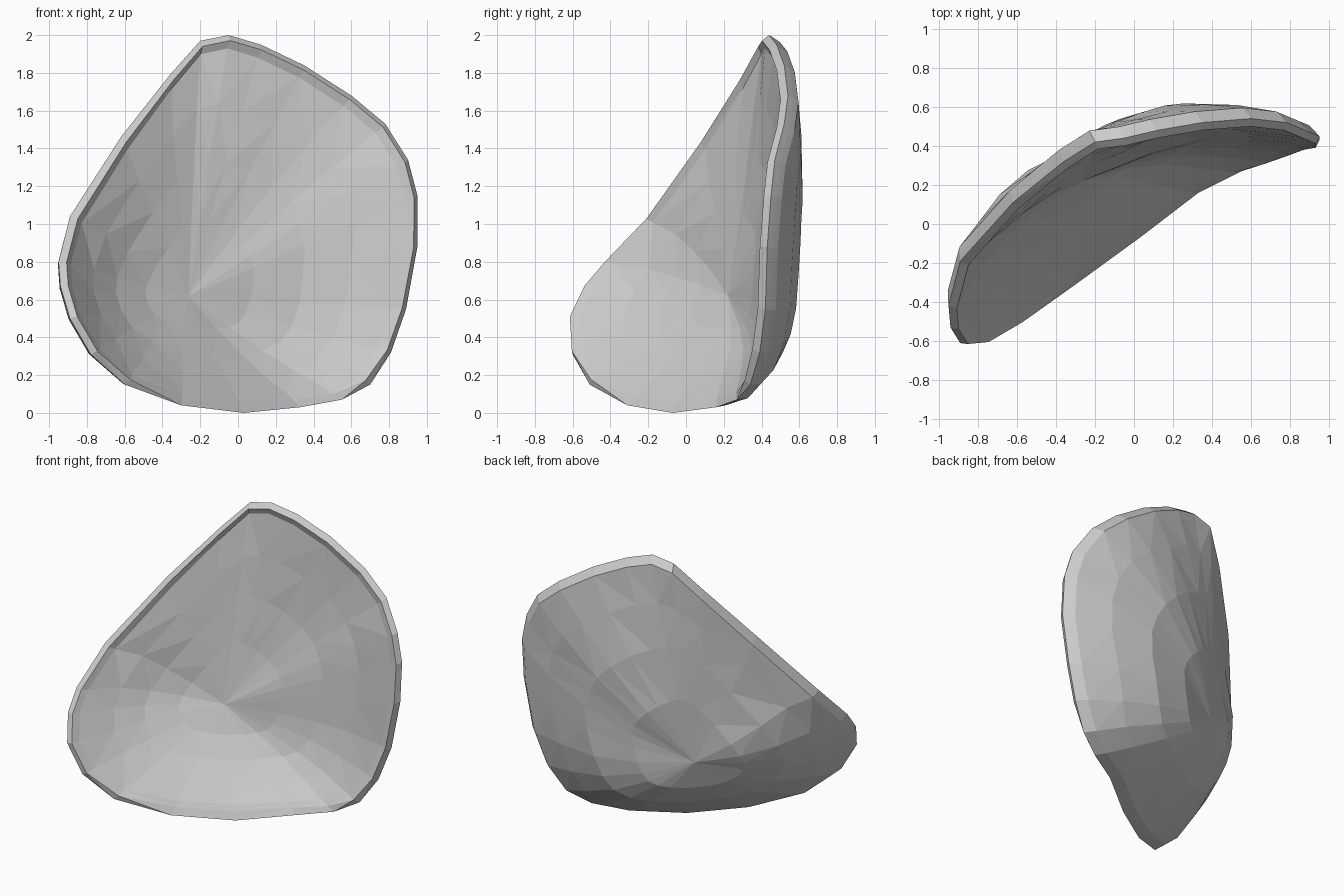
import bpy, bmesh, random
from mathutils import Vector

if "Cube" in bpy.data.objects:
    bpy.data.objects.remove(bpy.data.objects["Cube"])

random.seed(4)

# Outer rim of the shell, clockwise from the top
RIM = [Vector(p) for p in (
    (-.05, .44, 2.0), (.12, .48, 1.95), (.35, .52, 1.84), (.60, .54, 1.68),
    (.78, .52, 1.53), (.90, .47, 1.34), (.95, .45, 1.15), (.95, .43, .88),
    (.89, .42, .55), (.81, .39, .32), (.70, .34, .15), (.55, .27, .07),
    (.33, .16, .03), (.03, -.07, 0), (-.30, -.31, .04), (-.60, -.51, .15),
    (-.78, -.60, .31), (-.89, -.61, .50), (-.94, -.53, .67), (-.95, -.42, .80),
    (-.89, -.19, 1.04), (-.62, .11, 1.46), (-.36, .32, 1.79), (-.20, .42, 1.97))]
CENTRE = Vector((-.14, -.05, .66))            # middle of the rim's opening
AXIS = Vector((-.40, .90, -.13)).normalized()  # direction in which the bowl bulges
N = len(RIM)


def offset_rim(inset, push, low_inset=0, low_push=0):
    """Rim moved inwards and along the bulge axis, with extra near the ground."""
    ring = []
    for p in RIM:
        w = max(0, min(1, (.18 - p.z) / .12))
        ring.append(p + (CENTRE - p).normalized() * (inset + low_inset * w)
                    + AXIS * (push + low_push * w))
    return ring


def power(p, low):
    """Full bulge sideways, flatter to the upper left and (by low) downwards."""
    d = Vector((p.x - CENTRE.x, p.z - CENTRE.z)).normalized()
    k = max(0, d.dot(Vector((-.35, .937))))
    return 3 - 2 * k ** 1.35 - low * max(0, -d.y)


def bowl_ring(rim, s, depth, low):
    """Ring at fraction s of the way out from the middle of a bowl."""
    ring = []
    for p in rim:
        t = s * random.uniform(.97, 1.03)
        ring.append(CENTRE.lerp(p, t) + AXIS * depth * (1 - t ** power(p, low)))
    return ring


bm = bmesh.new()


def add_ring(points):
    return [bm.verts.new(p) for p in points]


def bridge(a, b):
    for i in range(N):
        j = (i + 1) % N
        bm.faces.new((a[i], a[j], b[j], b[i]))


def cap(ring, depth):
    tip = bm.verts.new(CENTRE + AXIS * depth)
    for i in range(N):
        bm.faces.new((ring[i], ring[(i + 1) % N], tip))


# Hollow front, rolled lip and bulging back, as one closed skin
FRONT, BACK = .30, .485
lip = offset_rim(.035, -.028, .02, .045)
inner = offset_rim(.075, .005, .02, .03)
back = offset_rim(.03, .075)
front_rings = [add_ring(bowl_ring(inner, s, FRONT, 1.5)) for s in (.35, .58, .8)]
edge_rings = [add_ring(r) for r in (inner, lip, RIM, offset_rim(.015, .04), back)]
back_rings = [add_ring(bowl_ring(back, s, BACK, 1.0)) for s in (.85, .62, .36)]
rings = front_rings + edge_rings + back_rings
for a, b in zip(rings, rings[1:]):
    bridge(a, b)
cap(rings[0], FRONT)
cap(rings[-1], BACK - .02)

# Even out the two bowls, keeping the lip crisp
soft = [v for r in front_rings + back_rings for v in r]
for _ in range(2):
    bmesh.ops.smooth_vert(bm, verts=soft, factor=.4,
                          use_axis_x=True, use_axis_y=True, use_axis_z=True)

# Facets and outward normals
bmesh.ops.triangulate(bm, faces=bm.faces[:], quad_method='SHORT_EDGE')
bmesh.ops.recalc_face_normals(bm, faces=bm.faces[:])

# Stand on the ground
low = min(v.co.z for v in bm.verts)
bmesh.ops.translate(bm, verts=bm.verts[:], vec=(0, 0, -low))

mesh = bpy.data.meshes.new("shell")
bm.to_mesh(mesh)
bm.free()
shell = bpy.data.objects.new("shell", mesh)
bpy.context.collection.objects.link(shell)

grey = bpy.data.materials.new("light_grey")
grey.diffuse_color = (.6, .6, .6, 1)
grey.use_nodes = True
grey.node_tree.nodes["Principled BSDF"].inputs["Base Color"].default_value = grey.diffuse_color
mesh.materials.append(grey)
